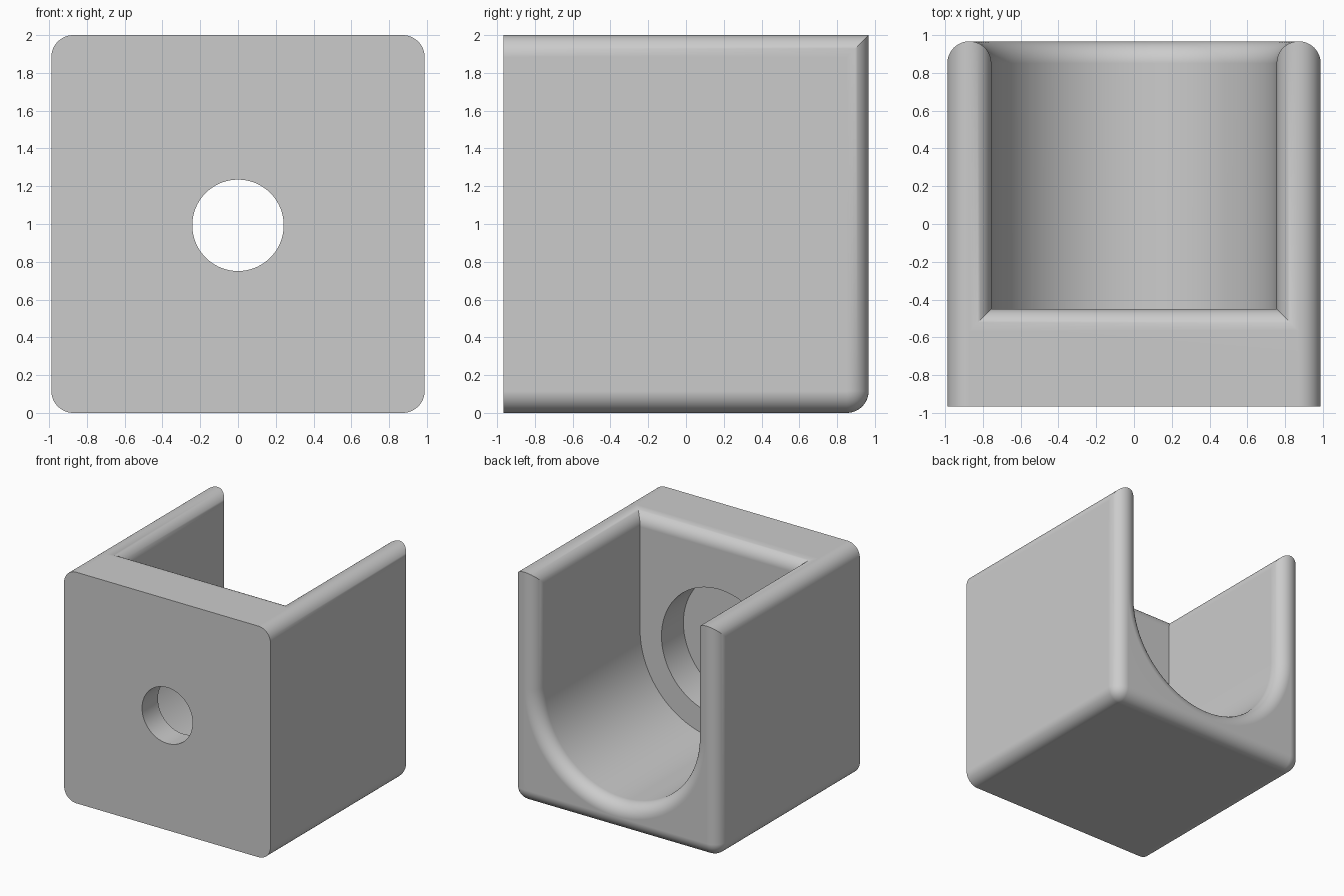
import bpy, bmesh
from math import sin, cos, pi, radians

default = bpy.data.objects.get("Cube")
if default:
    bpy.data.objects.remove(default, do_unlink=True)

HX, HY, TOP = 0.988, 0.967, 2.0     # half width, half depth, height
R = 0.116                           # rounding radius
INNER, FLOOR_Y, AXIS_Z = 0.755, -0.45, 0.993
STEPS = 12

grey = bpy.data.materials.new("light_grey")
grey.use_nodes = True
grey.diffuse_color = (0.6, 0.6, 0.6, 1)
grey.node_tree.nodes["Principled BSDF"].inputs["Base Color"].default_value = (0.6, 0.6, 0.6, 1)


def finish(name, bm):
    bmesh.ops.recalc_face_normals(bm, faces=bm.faces[:])
    mesh = bpy.data.meshes.new(name)
    bm.to_mesh(mesh)
    bm.free()
    obj = bpy.data.objects.new(name, mesh)
    mesh.materials.append(grey)
    bpy.context.collection.objects.link(obj)
    return obj


def loft(name, sections):
    """Closed solid through a list of equal-length rings of points."""
    bm = bmesh.new()
    rings = [[bm.verts.new(p) for p in ring] for ring in sections]
    for a, b in zip(rings, rings[1:]):
        n = len(a)
        for i in range(n):
            bm.faces.new((a[i], a[(i + 1) % n], b[(i + 1) % n], b[i]))
    bm.faces.new(rings[0])
    bm.faces.new(rings[-1])
    return finish(name, bm)


def flare(end):
    """(offset, position) pairs of a quarter-round lip ending at a face."""
    lip = [(R * (1 - cos(a)), end - R + R * sin(a))
           for a in (pi / 2 * i / STEPS for i in range(STEPS + 1))]
    return lip + [(R, end + 0.3)]


def u_ring(offset, y):
    r = INNER + offset
    arc = [(r * cos(a), y, AXIS_Z - r * sin(a))
           for a in (pi * i / 64 for i in range(65))]
    return [(r, y, TOP + 0.5)] + arc + [(-r, y, TOP + 0.5)]


def mouth_ring(offset, z):
    x, front, back = INNER + offset, FLOOR_Y - offset, HY + 0.5
    return [(-x, front, z), (x, front, z), (x, back, z), (-x, back, z)]


def disc_ring(r, y):
    return [(r * cos(a), y, AXIS_Z + r * sin(a))
            for a in (2 * pi * i / 72 for i in range(72))]


# Block: flat sharp front, rounded elsewhere except the top back edge
bm = bmesh.new()
bmesh.ops.create_cube(bm, size=2)
for v in bm.verts:
    v.co = (v.co.x * HX, v.co.y * HY, (v.co.z + 1) * TOP / 2)
rounded = []
for e in bm.edges:
    on_front = all(v.co.y < 0 for v in e.verts)
    top_back = all(v.co.y > 0 and v.co.z > 1 for v in e.verts)
    if not on_front and not top_back:
        rounded.append(e)
bmesh.ops.bevel(bm, geom=rounded, offset=R, offset_type='OFFSET',
                segments=STEPS, profile=0.5, affect='EDGES')
block = finish("channel_block", bm)

# Cutters: round-bottomed channel, its flared mouth, and the stepped hole
cutters = [
    loft("channel_cutter", [u_ring(0, FLOOR_Y)] + [u_ring(o, y) for o, y in flare(HY)]),
    loft("mouth_cutter", [mouth_ring(-0.02, TOP - 0.3)]
         + [mouth_ring(o, z) for o, z in flare(TOP)]),
    loft("counterbore_cutter", [disc_ring(0.55, -0.75), disc_ring(0.55, 0)]),
    loft("hole_cutter", [disc_ring(0.242, -1.2), disc_ring(0.242, -0.2)]),
]

bpy.ops.object.select_all(action='DESELECT')
block.select_set(True)
bpy.context.view_layer.objects.active = block
for cutter in cutters:
    mod = block.modifiers.new(cutter.name, 'BOOLEAN')
    mod.operation = 'DIFFERENCE'
    mod.solver = 'EXACT'
    mod.object = cutter
    cutter.hide_render = True
    bpy.ops.object.modifier_apply(modifier=mod.name)
    bpy.data.objects.remove(cutter, do_unlink=True)

# Smooth rounds with crisp mitres and flat faces
bpy.ops.object.shade_smooth_by_angle(angle=radians(30))
weighted = block.modifiers.new("flat_face_normals", 'WEIGHTED_NORMAL')
weighted.keep_sharp = True
